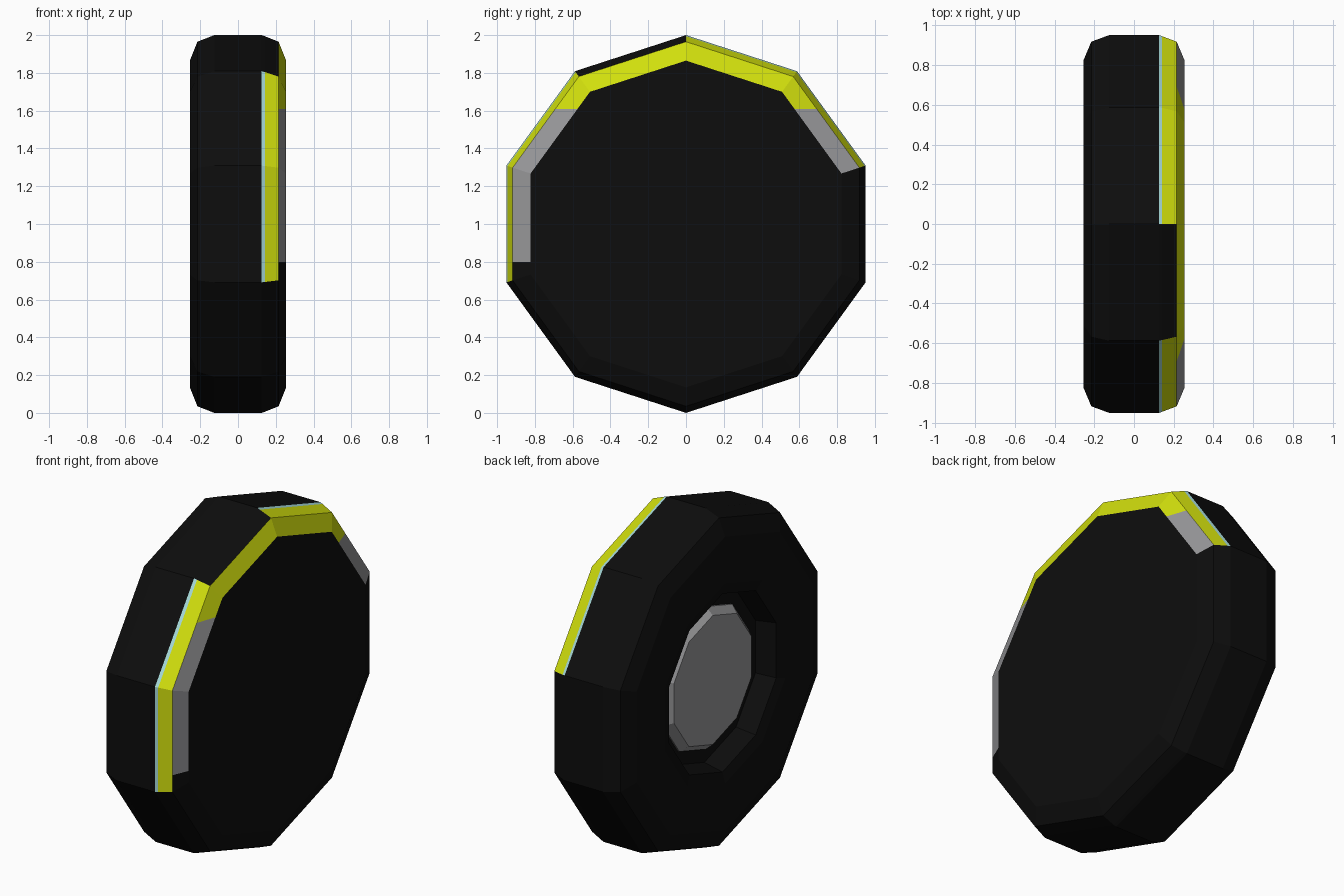
import bpy, bmesh, math
from mathutils import Vector

if "Cube" in bpy.data.objects:
    bpy.data.objects.remove(bpy.data.objects["Cube"])

SIDES = 10
CZ = 1.0


def material(name, rgb):
    m = bpy.data.materials.new(name)
    m.diffuse_color = (*rgb, 1)
    m.use_nodes = True
    m.node_tree.nodes["Principled BSDF"].inputs["Base Color"].default_value = m.diffuse_color
    return m


BLACK = material("tyre_black", (0.004, 0.004, 0.004))
YELLOW = material("marking_yellow", (0.64, 0.74, 0.004))
GREY = material("hub_grey", (0.31, 0.31, 0.32))
BLUE = material("stripe_pale_blue", (0.38, 0.70, 0.69))


def lathe(bm, profile):
    """Turn an (x, radius) profile around the x axis; radius 0 ends are capped.
    Returns {(band, segment): face}."""
    rings = []
    for x, r in profile:
        ring = []
        for i in range(SIDES):
            a = math.pi / 2 + i * math.tau / SIDES
            ring.append(bm.verts.new((x, r * math.cos(a), CZ + r * math.sin(a))))
        rings.append(ring)
    faces = {}
    for b in range(len(rings) - 1):
        for i in range(SIDES):
            j = (i + 1) % SIDES
            faces[b, i] = bm.faces.new((rings[b][i], rings[b][j],
                                        rings[b + 1][j], rings[b + 1][i]))
    bm.faces.new(rings[0])
    bm.faces.new(rings[-1])
    return faces


def finish(bm, name, mats):
    bmesh.ops.recalc_face_normals(bm, faces=bm.faces[:])
    me = bpy.data.meshes.new(name)
    bm.to_mesh(me)
    bm.free()
    for m in mats:
        me.materials.append(m)
    ob = bpy.data.objects.new(name, me)
    bpy.context.collection.objects.link(ob)
    return ob


# Tyre: closed outer face, rounded shoulders, recess on the inner (-x) side
tyre_profile = [
    (0.255, 0.865), (0.215, 0.965), (0.142, 0.994), (0.125, 1.0),
    (-0.125, 1.0), (-0.215, 0.965), (-0.255, 0.865),
    (-0.255, 0.59), (-0.238, 0.525), (-0.12, 0.50),
]
bm = bmesh.new()
faces = lathe(bm, tyre_profile)

# Painted shoulder: segments count from the top towards -y
EDGE_SEGMENTS = {1, 2, 8, 9}
FACE_SEGMENTS = {0, 1, 2, 8, 9}
for (band, seg), f in faces.items():
    if band == 1 and seg in EDGE_SEGMENTS:
        f.material_index = 1
    elif band == 2 and seg in EDGE_SEGMENTS:
        f.material_index = 3
    elif band == 0 and seg in FACE_SEGMENTS:
        f.material_index = 2

# Cut the outer chamfer where grey meets yellow, and where grey ends
for z in (1.61, 0.80):
    chamfer = [f for f in bm.faces if f.material_index == 2]
    geom = list({e for f in chamfer for e in f.edges}
                | {v for f in chamfer for v in f.verts}) + chamfer
    bmesh.ops.bisect_plane(bm, geom=geom, plane_co=Vector((0, 0, z)),
                           plane_no=Vector((0, 0, 1)))
for f in bm.faces:
    if f.material_index == 2:
        z = f.calc_center_median().z
        f.material_index = 1 if z > 1.61 else 2 if z > 0.80 else 0
finish(bm, "tyre", [BLACK, YELLOW, GREY, BLUE])

# Hub: flared disc sitting in the recess
bm = bmesh.new()
lathe(bm, [(-0.10, 0.42), (-0.13, 0.42), (-0.175, 0.38)])
finish(bm, "hub", [GREY])
